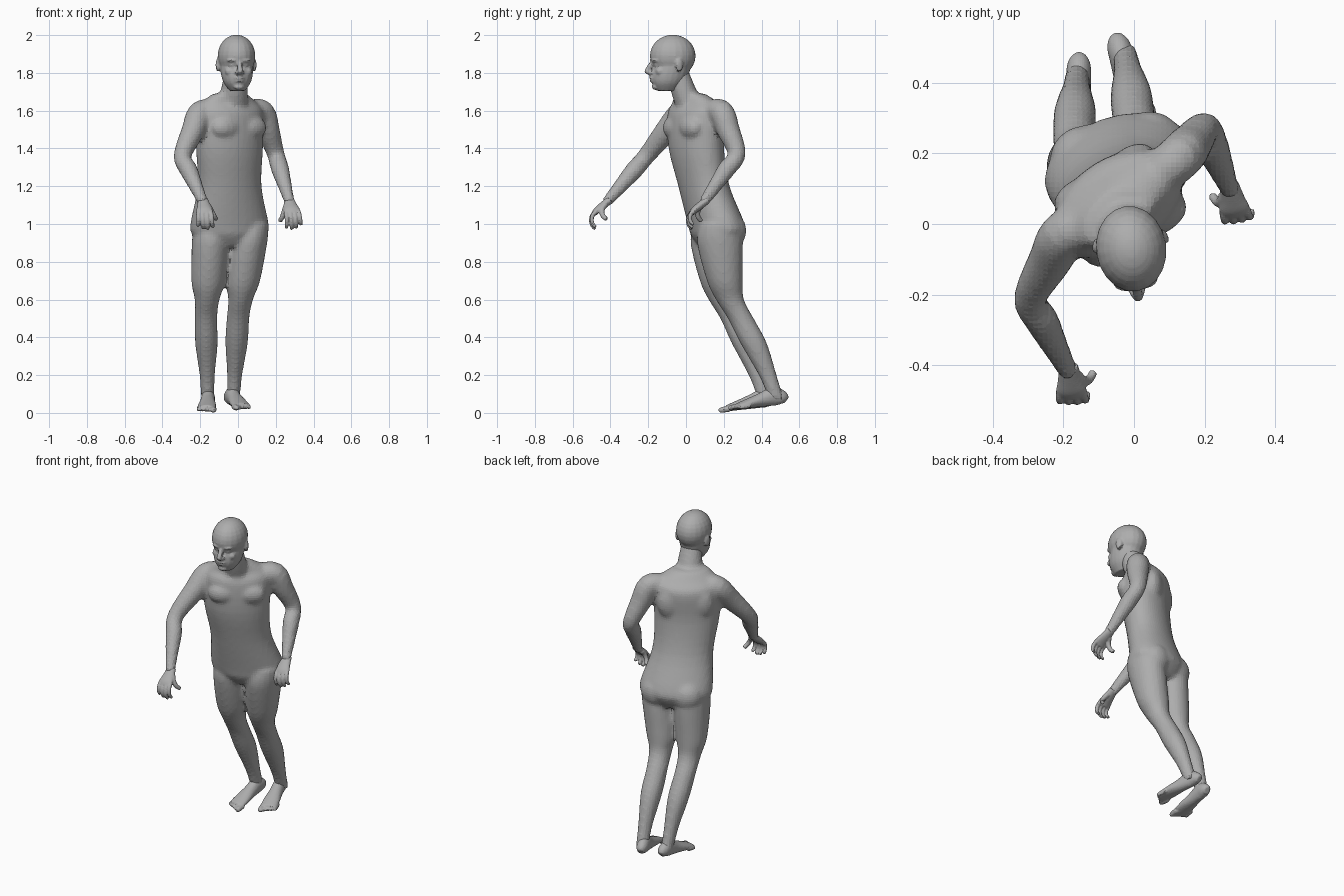
import bpy, bmesh, math
from mathutils import Vector, Matrix

default_cube = bpy.data.objects.get("Cube")
if default_cube:
    bpy.data.objects.remove(default_cube)

GREY = (0.42, 0.42, 0.42, 1)
skin = bpy.data.materials.new("plain grey")
skin.use_nodes = True
skin.diffuse_color = GREY
skin.node_tree.nodes["Principled BSDF"].inputs["Base Color"].default_value = GREY
UP = Vector((0, 0, 1))


def smooth_rows(rows, steps=4):
    """Pass a smooth curve through (position, width, depth) rows."""
    result = []
    for index in range(len(rows) - 1):
        before = rows[max(index - 1, 0)]
        start, end = rows[index], rows[index + 1]
        after = rows[min(index + 2, len(rows) - 1)]
        for step in range(steps):
            t = step / steps
            row = []
            for a, b, c, d in zip(before, start, end, after):
                slope_in, slope_out = (c - a) / 2, (d - b) / 2
                ease = t * t * (3 - 2 * t)
                row.append(b + (c - b) * ease + slope_in * t * (1 - t) ** 2
                           - slope_out * t * t * (1 - t))
            result.append(row)
    result.append(rows[-1])
    return result


def loft(bm, rows, across=None, yaw=None, sides=20):
    """Skin elliptical rings; level rings turn by a yaw rule, others follow the path."""
    rows = smooth_rows([(*point, width, depth) for point, width, depth in rows])
    points = [Vector(row[:3]) for row in rows]
    rings = []
    for index, (point, row) in enumerate(zip(points, rows)):
        if across is None:
            angle = yaw(point.z) if yaw else 0
            u = Vector((math.cos(angle), math.sin(angle), 0))
            v = UP.cross(u)
        else:
            following = points[min(index + 1, len(points) - 1)]
            tangent = (following - points[max(index - 1, 0)]).normalized()
            u = (across - tangent * across.dot(tangent)).normalized()
            v = tangent.cross(u)
        width, depth = row[3:]
        angles = [math.tau * side / sides for side in range(sides)]
        rings.append([bm.verts.new(point + u * width * math.cos(a) + v * depth * math.sin(a))
                      for a in angles])
    for lower, upper in zip(rings, rings[1:]):
        for side in range(sides):
            following = (side + 1) % sides
            bm.faces.new((lower[side], lower[following], upper[following], upper[side]))
    bm.faces.new(rings[0][::-1])
    bm.faces.new(rings[-1])


def along_joints(joints, t):
    """Point on the chain of joints, where whole numbers are the joints."""
    index = min(max(int(t), 0), len(joints) - 2)
    return joints[index] + (joints[index + 1] - joints[index]) * (t - index)


def blob(bm, centre, radii, yaw=0):
    matrix = (Matrix.Translation(centre) @ Matrix.Rotation(yaw, 4, 'Z')
              @ Matrix.Diagonal((*radii, 1)))
    bmesh.ops.create_uvsphere(bm, u_segments=20, v_segments=14, radius=1, matrix=matrix)


def finish(bm, name, voxel, iterations):
    """Merge the overlapping forms of one part into a single soft skin."""
    bmesh.ops.recalc_face_normals(bm, faces=bm.faces)
    mesh = bpy.data.meshes.new(name)
    bm.to_mesh(mesh)
    bm.free()
    mesh.materials.append(skin)
    part = bpy.data.objects.new(name, mesh)
    bpy.context.collection.objects.link(part)
    merge = part.modifiers.new("merge", 'REMESH')
    merge.mode = 'VOXEL'
    merge.voxel_size = voxel
    soften = part.modifiers.new("soften", 'SMOOTH')
    soften.factor = 0.5
    soften.iterations = iterations


def spine_yaw(height):
    """The trunk twists steadily from hips to shoulders."""
    return math.radians(20 + 24 * (height - 1))


# Torso and neck
body = bmesh.new()
TORSO = [(.88, .165, .14, .09), (.94, .165, .2, .13), (1, .16, .215, .14),
         (1.2, .095, .178, .125), (1.4, .055, .19, .13), (1.58, .057, .2, .13),
         (1.64, .05, .17, .09), (1.69, .02, .1, .07)]
loft(body, [((-.045, y, z), width, depth) for z, y, width, depth in TORSO],
     yaw=spine_yaw, sides=32)
loft(body, [((-.03, .02, 1.62), .08, .075), ((-.02, -.01, 1.7), .073, .07),
            ((-.01, -.05, 1.82), .06, .06)])

# Chest muscles, shoulder blades and buttocks
twist = spine_yaw(1.5)
sideways = Vector((math.cos(twist), math.sin(twist), 0))
ahead = sideways.cross(UP)
chest = Vector((-.04, .055, 1.51))
for side in (-1, 1):
    blob(body, chest + ahead * .09 + sideways * side * .08, (.085, .048, .06), twist)
    blob(body, chest - ahead * .08 + sideways * side * .09, (.075, .05, .1), twist)
    blob(body, (-.05 + side * .09, .205 + side * .02, .965), (.1, .095, .1), spine_yaw(1))

# Legs: hip, knee and ankle share one profile of place, width, depth and bow
LEG = [(-.25, .095, .11, .03), (0, .1, .122, 0), (.5, .09, .095, -.03), (.75, .066, .075, -.03),
       (1, .06, .069, 0), (1.3, .06, .071, .01), (1.7, .04, .048, .01), (2, .035, .04, 0)]
for joints in ([(-.145, .145, .9), (-.17, .25, .5), (-.16, .425, .06)],
               [(.055, .18, .9), (0, .29, .5), (-.025, .48, .07)]):
    joints = [Vector(joint) for joint in joints]
    loft(body, [(along_joints(joints, t) + Vector((0, bow, 0)), width, depth)
                for t, width, depth, bow in LEG])

# Arms: collar, shoulder, elbow and wrist share one profile of place and radius
ARM = [(0, .06), (1, .067), (1.4, .062), (2, .047), (2.3, .048), (2.6, .039), (3, .027)]
RIGHT_WRIST = Vector((-.183, -.425, 1.11))
LEFT_WRIST = Vector((.275, .09, 1.11))
for joints in ([(-.13, 0, 1.6), (-.2, -.03, 1.585), (-.294, -.21, 1.36), RIGHT_WRIST],
               [(.07, .14, 1.6), (.13, .19, 1.59), (.2, .27, 1.37), LEFT_WRIST]):
    joints = [Vector(joint) for joint in joints]
    loft(body, [(along_joints(joints, t), radius, radius) for t, radius in ARM],
         across=Vector((0, -1, 1)))
finish(body, "body", .014, 4)


# Hands with curled fingers
def hand(name, wrist, direction, thumb_side):
    bm = bmesh.new()
    forward = Vector(direction).normalized()
    thumbward = Vector((thumb_side, 0, 0))
    thumbward = (thumbward - forward * thumbward.dot(forward)).normalized()
    palmward = forward.cross(thumbward) * -thumb_side
    if palmward.z > 0:
        palmward.negate()

    def at(reach, offset, drop):
        return wrist + forward * reach + thumbward * offset + palmward * drop

    def digit(reach, offset, drop, spread, step, angle, radius, across):
        rows = []
        for joint in range(5):
            rows.append((at(reach, offset, drop), radius, radius))
            reach += step * math.cos(angle)
            drop += step * math.sin(angle)
            offset += spread
            angle += .5
            radius *= .92
        loft(bm, rows, across, sides=10)

    loft(bm, [(at(-.03, 0, 0), .027, .021), (at(.02, 0, 0), .035, .02),
              (at(.06, 0, 0), .044, .018), (at(.085, 0, .005), .041, .014)], thumbward)
    for finger, length in enumerate((.9, 1, .95, .8)):
        offset = .033 - .022 * finger
        digit(.07, offset, .003, offset * .05, .027 * length, .1, .013, thumbward)
    digit(.01, .02, .005, .011, .023, .2, .017, palmward + thumbward)
    finish(bm, name, .005, 3)


hand("right_hand", RIGHT_WRIST, (.08, -.74, -.6), 1)
hand("left_hand", LEFT_WRIST, (.16, -.76, -.6), -1)


# Feet with toes, each from heel to toe tip along the sole
def foot(name, heel, toe, big_toe_side):
    bm = bmesh.new()
    heel, toe = Vector(heel), Vector(toe)
    inward = (toe - heel).cross(UP).normalized()
    if inward.x * big_toe_side < 0:
        inward.negate()

    def at(fraction, offset, height):
        return heel.lerp(toe, fraction) + inward * offset + UP * height

    loft(bm, [(at(fraction, 0, height + .004), width, height) for fraction, width, height in
              ((0, .018, .022), (.07, .033, .038), (.22, .036, .05), (.42, .039, .039),
               (.65, .048, .027), (.87, .05, .016))], inward)
    for number in range(5):
        offset = .037 - .02 * number
        radius = .011 if number else .016
        tip = 1 - .03 * number
        loft(bm, [(at(tip - .2, offset, .016), radius, radius),
                  (at(tip - .06, offset, .014), radius, radius),
                  (at(tip, offset, .01), radius * .6, radius * .6)], inward, sides=10)
    finish(bm, name, .006, 3)


foot("right_foot", (-.155, .475, .03), (-.168, .175, 0), 1)
foot("left_foot", (-.05, .53, .04), (.03, .235, .012), -1)

# Head: skull, jaw, nose, lips and chin
head = bmesh.new()
blob(head, (0, 0, 1.89), (.1, .122, .112))
loft(head, [((0, -.03, 1.705), .04, .055), ((0, -.025, 1.745), .07, .085),
            ((0, -.015, 1.79), .084, .1), ((0, 0, 1.85), .09, .1)])
loft(head, [((0, -.1, 1.87), .011, .014), ((0, -.137, 1.81), .016, .015),
            ((0, -.118, 1.79), .018, .012)])
blob(head, (0, -.112, 1.773), (.026, .014, .007))
blob(head, (0, -.109, 1.758), (.023, .014, .008))
blob(head, (0, -.092, 1.727), (.028, .02, .017))

# Brows, eyes, cheeks, nostrils and ears
for side in (-1, 1):
    blob(head, (side * .036, -.101, 1.866), (.03, .016, .009), side * .3)
    blob(head, (side * .034, -.09, 1.842), (.015, .014, .011))
    blob(head, (side * .045, -.075, 1.808), (.028, .024, .024))
    blob(head, (side * .015, -.118, 1.802), (.01, .014, .009))
    blob(head, (side * .097, .022, 1.842), (.011, .022, .036), side * .3)
placement = Matrix.Translation((-.008, -.07, 0)) @ Matrix.Rotation(math.radians(8), 4, 'Z')
bmesh.ops.transform(head, verts=head.verts, matrix=placement)
finish(head, "head", .007, 2)
